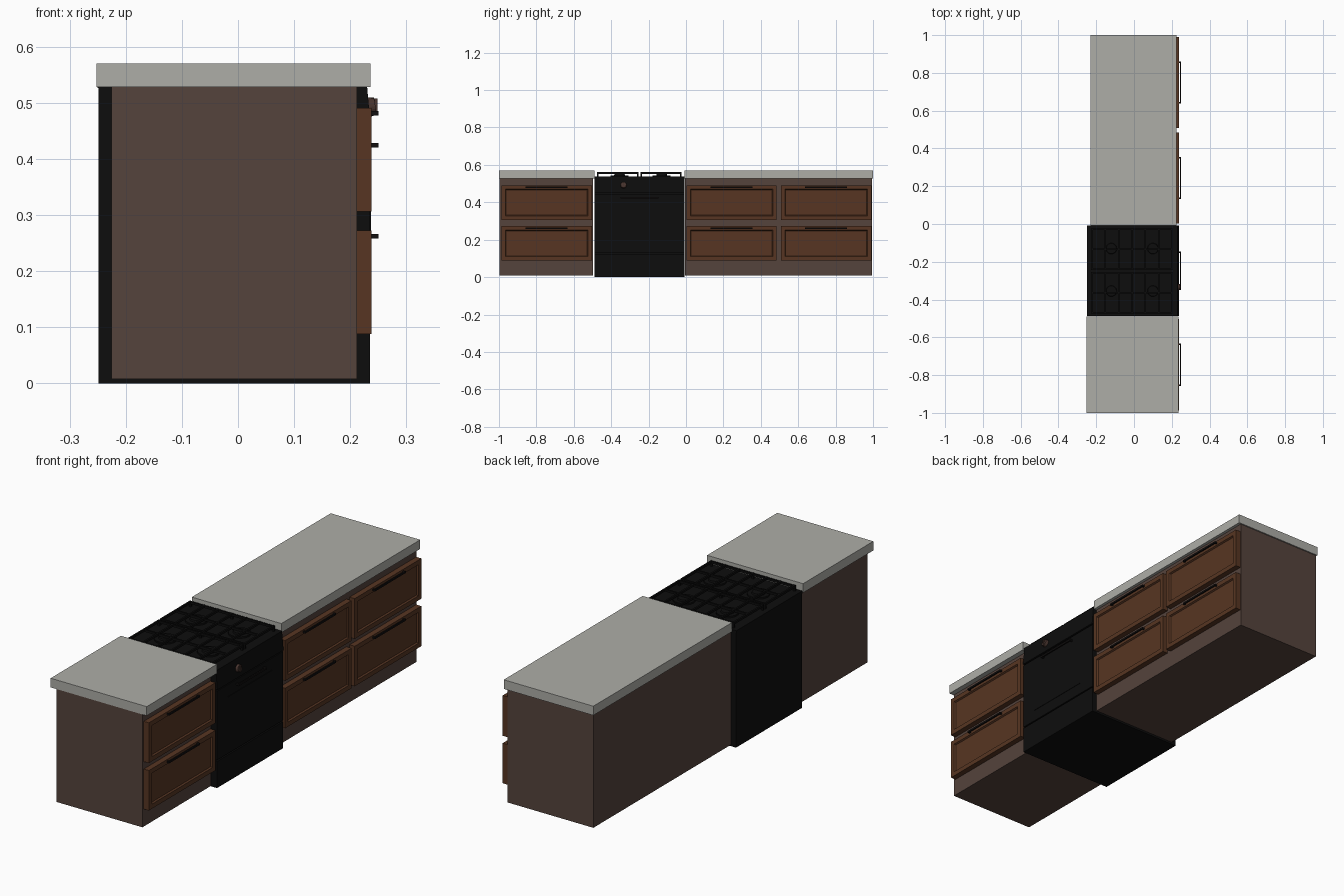
import bpy, bmesh, math
from mathutils import Matrix, Vector

if "Cube" in bpy.data.objects:
    bpy.data.objects.remove(bpy.data.objects["Cube"])


def material(name, rgb):
    m = bpy.data.materials.new(name)
    m.diffuse_color = (*rgb, 1)
    m.use_nodes = True
    m.node_tree.nodes["Principled BSDF"].inputs["Base Color"].default_value = m.diffuse_color
    return m


STONE = material("grey stone", (0.42, 0.42, 0.39))
BODY = material("cabinet brown", (0.090, 0.056, 0.045))
WOOD = material("drawer wood", (0.095, 0.036, 0.016))
BLACK = material("stove black", (0.004, 0.004, 0.004))
METAL = material("dark handle", (0.006, 0.005, 0.005))
KNOB = material("knob brown", (0.065, 0.035, 0.028))


def finish(name, bm, mat):
    bmesh.ops.recalc_face_normals(bm, faces=bm.faces)
    me = bpy.data.meshes.new(name)
    bm.to_mesh(me)
    bm.free()
    me.materials.append(mat)
    ob = bpy.data.objects.new(name, me)
    bpy.context.collection.objects.link(ob)
    return ob


def add_box(bm, x, y, z):
    size = Vector((x[1] - x[0], y[1] - y[0], z[1] - z[0]))
    mid = Vector((sum(x) / 2, sum(y) / 2, sum(z) / 2))
    return bmesh.ops.create_cube(
        bm, size=1, matrix=Matrix.Translation(mid) @ Matrix.Diagonal((*size, 1)))


def box(name, x, y, z, mat):
    bm = bmesh.new()
    add_box(bm, x, y, z)
    return finish(name, bm, mat)


def cylinder(bm, pos, radius, depth, rot=Matrix(), top=None, sides=20):
    bmesh.ops.create_cone(bm, cap_ends=True, segments=sides, radius1=radius,
                          radius2=radius if top is None else top, depth=depth,
                          matrix=Matrix.Translation(pos) @ rot)


def handle(name, y0, y1, z, x=0.235):
    # bar carried on two posts
    bm = bmesh.new()
    add_box(bm, (0.244, 0.250), (y0, y1), (z - 0.004, z + 0.004))
    for y in (y0, y1 - 0.008):
        add_box(bm, (x, 0.245), (y, y + 0.008), (z - 0.004, z + 0.004))
    finish(name, bm, METAL)


def drawer(name, y0, y1, z0, z1):
    # slab front with a recessed centre panel
    bm = bmesh.new()
    add_box(bm, (0.212, 0.238), (y0, y1), (z0, z1))
    bm.normal_update()
    front = [f for f in bm.faces if f.normal.x > 0.9]
    bmesh.ops.inset_region(bm, faces=front, thickness=0.021, use_even_offset=True)
    bmesh.ops.inset_region(bm, faces=front, thickness=0.004, depth=-0.007,
                           use_even_offset=True)
    finish(name, bm, WOOD)
    mid = (y0 + y1) / 2
    handle(name + "_handle", mid - 0.112, mid + 0.112, z1 - 0.010)


# cabinets and countertops
box("near_cabinet", (-0.225, 0.212), (-0.997, -0.498), (0.008, 0.528), BODY)
box("far_cabinet", (-0.225, 0.212), (-0.006, 0.994), (0.008, 0.528), BODY)
box("near_countertop", (-0.252, 0.236), (-1.0, -0.490), (0.528, 0.570), STONE)
box("far_countertop", (-0.229, 0.226), (-0.008, 1.0), (0.528, 0.570), STONE)

# drawers, two rows in three columns
for col, (y0, y1) in {"near": (-0.987, -0.503), "middle": (0.003, 0.485),
                      "far": (0.507, 0.991)}.items():
    drawer(col + "_lower_drawer", y0, y1, 0.088, 0.272)
    drawer(col + "_upper_drawer", y0, y1, 0.306, 0.491)

# stove body
Y0, Y1 = -0.488, -0.008
box("stove_body", (-0.249, 0.226), (Y0, Y1), (0.0, 0.530), BLACK)
box("stove_top", (-0.250, 0.230), (Y0, Y1), (0.526, 0.537), BLACK)
box("stove_bottom_drawer", (0.22, 0.235), (Y0, Y1), (0.0, 0.122), BLACK)
box("oven_door", (0.22, 0.235), (Y0, Y1), (0.128, 0.445), BLACK)
box("oven_window", (0.23, 0.237), (-0.41, -0.09), (0.18, 0.39), BLACK)
handle("oven_handle", -0.35, -0.146, 0.424)

# sloped control panel
bm = bmesh.new()
profile = [(0.20, 0.451), (0.237, 0.451), (0.230, 0.530), (0.20, 0.530)]
face = bm.faces.new([bm.verts.new((x, Y0, z)) for x, z in profile])
ext = bmesh.ops.extrude_face_region(bm, geom=[face])
bmesh.ops.translate(bm, vec=(0, Y1 - Y0, 0),
                    verts=[v for v in ext["geom"] if isinstance(v, bmesh.types.BMVert)])
finish("control_panel", bm, BLACK)

# control knob, tilted with the panel
bm = bmesh.new()
tilt = Matrix.Rotation(math.radians(80), 4, "Y")
cylinder(bm, (0.238, -0.334, 0.493), 0.018, 0.014, tilt, 0.015)
add_box(bm, (0.240, 0.249), (-0.337, -0.331), (0.478, 0.508))
finish("control_knob", bm, KNOB)

# burners
bm = bmesh.new()
for x in (-0.12, 0.10):
    for y in (-0.355, -0.13):
        cylinder(bm, (x, y, 0.540), 0.048, 0.008)
        cylinder(bm, (x, y, 0.546), 0.030, 0.010, top=0.027)
finish("burners", bm, BLACK)

# pan grates, two sections of crossing bars with feet
for name, y0, y1 in (("near_grate", -0.475, -0.253), ("far_grate", -0.243, -0.025)):
    bm = bmesh.new()
    xs = [-0.222 + i * 0.0705 for i in range(7)]
    for x in xs:
        add_box(bm, (x - 0.004, x + 0.004), (y0, y1), (0.552, 0.562))
    for y in (y0 + 0.004, (y0 + y1) / 2, y1 - 0.004):
        add_box(bm, (xs[0], xs[-1]), (y - 0.004, y + 0.004), (0.551, 0.561))
    for x in (xs[0], xs[3], xs[-1]):
        for y in (y0 + 0.004, y1 - 0.004):
            add_box(bm, (x - 0.005, x + 0.005), (y - 0.004, y + 0.004), (0.536, 0.556))
    finish(name, bm, BLACK)
